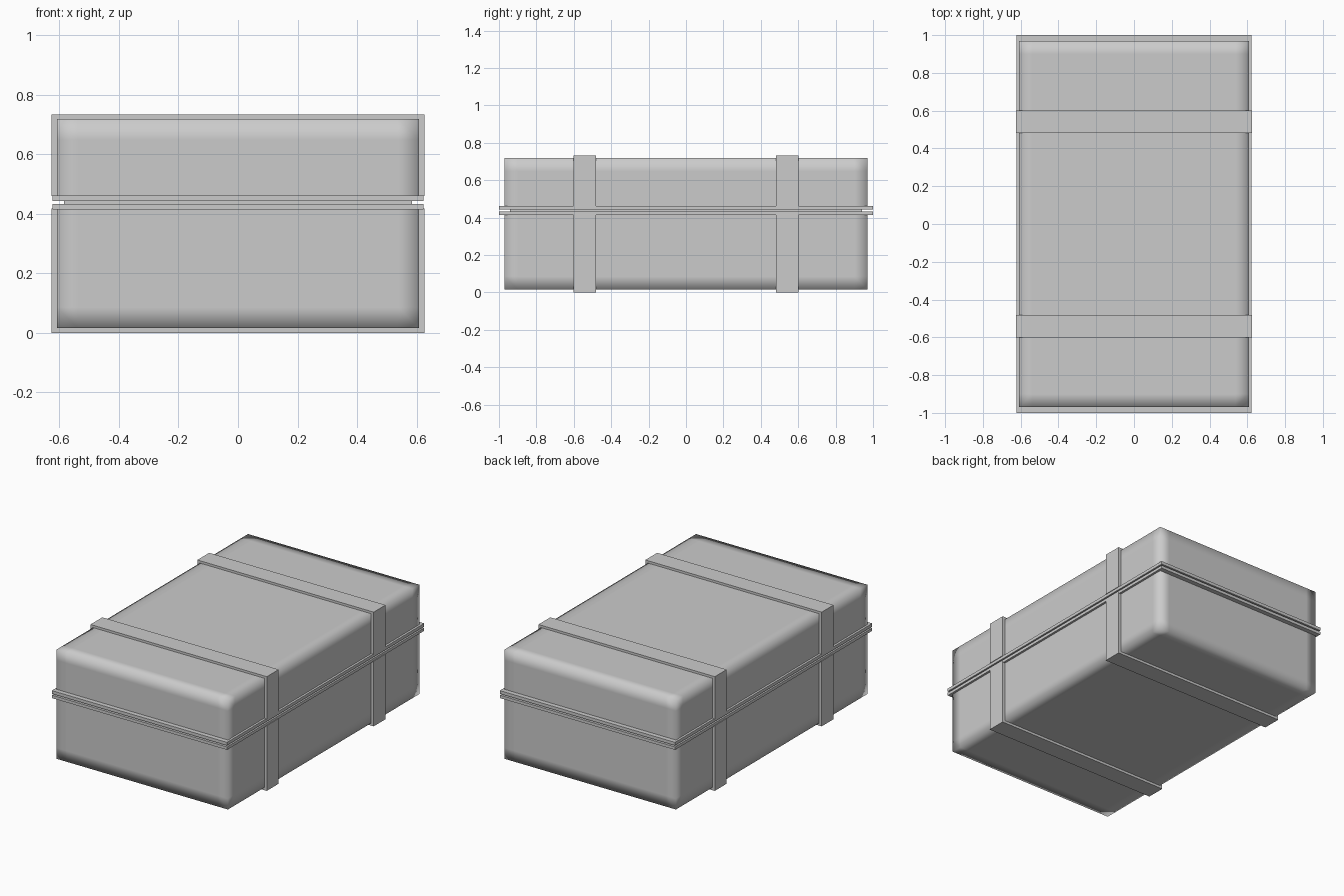
import bpy, bmesh
from mathutils import Vector

if "Cube" in bpy.data.objects:
    bpy.data.objects.remove(bpy.data.objects["Cube"])

HX, HY = 0.608, 0.97        # case half width / half length
SUPPORT = 0.07              # loop distance that softens the shading at edges


def finish(name, bm):
    bmesh.ops.recalc_face_normals(bm, faces=bm.faces)
    mesh = bpy.data.meshes.new(name)
    bm.to_mesh(mesh)
    bm.free()
    ob = bpy.data.objects.new(name, mesh)
    bpy.context.collection.objects.link(ob)
    return ob


def box_bm(hx, hy, z0, z1):
    bm = bmesh.new()
    bmesh.ops.create_cube(bm, size=1)
    for v in bm.verts:
        v.co = Vector((v.co.x * 2 * hx, v.co.y * 2 * hy,
                       (z0 + z1) / 2 + v.co.z * (z1 - z0)))
    return bm


def half_shell(name, z0, z1, z_loop):
    """Smooth-shaded half of the case with support loops near its edges."""
    bm = box_bm(HX, HY, z0, z1)
    x, y = HX - SUPPORT, HY - SUPPORT
    cuts = [((s * x, 0, 0), (1, 0, 0)) for s in (-1, 1)]
    cuts += [((0, s * y, 0), (0, 1, 0)) for s in (-1, 1)]
    cuts.append(((0, 0, z_loop), (0, 0, 1)))
    for co, no in cuts:
        bmesh.ops.bisect_plane(bm, geom=bm.verts[:] + bm.edges[:] + bm.faces[:],
                               plane_co=co, plane_no=no)
    for f in bm.faces:
        f.smooth = True
    # keep the mating edge crisp
    z_mate = z1 if z_loop < (z0 + z1) / 2 else z0
    for e in bm.edges:
        if all(abs(v.co.z - z_mate) < 1e-5 for v in e.verts):
            e.smooth = False
    finish(name, bm)


def strap(name, y, z_outer, z_inner, z_end):
    """U-shaped band wrapped around one half of the case."""
    ox, ix, w = 0.626, HX - 0.004, 0.06
    profile = [(-ox, z_end), (-ox, z_outer), (ox, z_outer), (ox, z_end),
               (ix, z_end), (ix, z_inner), (-ix, z_inner), (-ix, z_end)]
    bm = bmesh.new()
    face = bm.faces.new([bm.verts.new((x, y - w, z)) for x, z in profile])
    ext = bmesh.ops.extrude_face_region(bm, geom=[face])
    bmesh.ops.translate(bm, vec=(0, 2 * w, 0),
                        verts=[g for g in ext["geom"] if isinstance(g, bmesh.types.BMVert)])
    bm.faces.new([v for v in face.verts]) if not face.is_valid else None
    finish(name, bm)


# case halves
half_shell("case_base", 0.016, 0.416, 0.016 + SUPPORT)
half_shell("case_lid", 0.46, 0.718, 0.718 - SUPPORT)

# projecting rims and the recessed seam between them
finish("base_rim", box_bm(0.622, 1.0, 0.414, 0.433))
finish("lid_rim", box_bm(0.622, 1.0, 0.442, 0.462))
finish("seam", box_bm(0.585, 0.94, 0.43, 0.445))

# two straps, each split at the rims
for label, y in (("front", -0.542), ("back", 0.542)):
    strap(label + "_strap_lower", y, 0.0, 0.02, 0.418)
    strap(label + "_strap_upper", y, 0.733, 0.714, 0.46)
